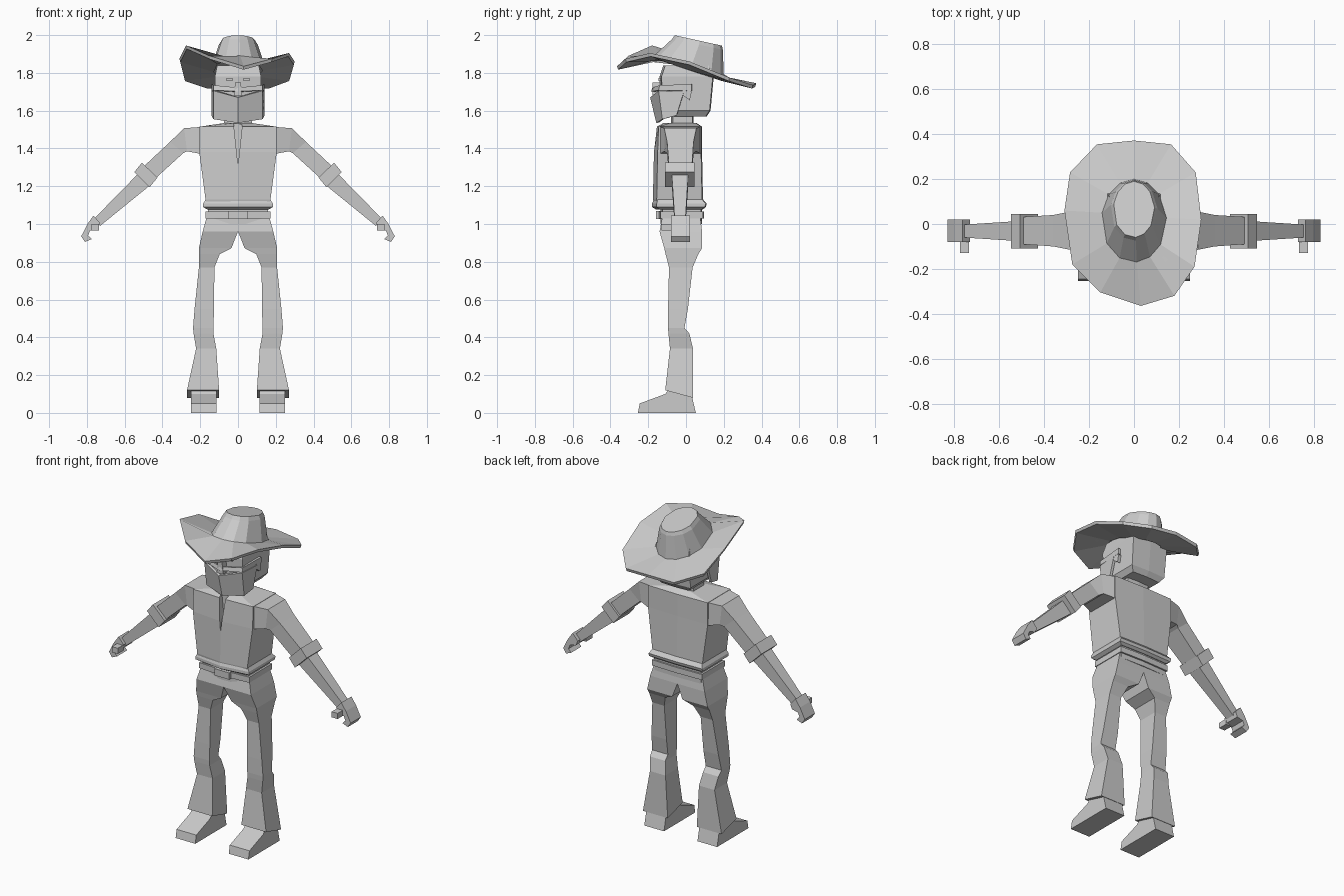
import bpy, bmesh, math
from mathutils import Vector

if "Cube" in bpy.data.objects:
    bpy.data.objects.remove(bpy.data.objects["Cube"])

grey = bpy.data.materials.new("plain_grey")
grey.diffuse_color = (0.6, 0.6, 0.6, 1)
grey.use_nodes = True
grey.node_tree.nodes["Principled BSDF"].inputs["Base Color"].default_value = grey.diffuse_color


def finish(name, bm, mirror=False, thick=0):
    bmesh.ops.recalc_face_normals(bm, faces=bm.faces)
    me = bpy.data.meshes.new(name)
    bm.to_mesh(me)
    bm.free()
    me.materials.append(grey)
    ob = bpy.data.objects.new(name, me)
    bpy.context.collection.objects.link(ob)
    if thick:
        m = ob.modifiers.new("thickness", 'SOLIDIFY')
        m.thickness, m.offset = thick, -1
    if mirror:
        ob.modifiers.new("mirror", 'MIRROR')
    return ob


def loft(name, rings, caps=True, closed=True, **kw):
    """Skin a list of equal-length point rings."""
    bm = bmesh.new()
    vs = [[bm.verts.new(p) for p in r] for r in rings]
    n = len(rings[0])
    for a, b in zip(vs, vs[1:]):
        for i in range(n if closed else n - 1):
            j = (i + 1) % n
            bm.faces.new((a[i], a[j], b[j], b[i]))
    if caps:
        bm.faces.new(vs[0])
        bm.faces.new(vs[-1])
    return finish(name, bm, **kw)


def prism(name, pts, y0, y1, **kw):
    """Extrude an x-z outline along y."""
    return loft(name, [[(x, y, z) for x, z in pts] for y in (y0, y1)], **kw)


def box(name, x0, x1, y0, y1, z0, z1, **kw):
    return prism(name, [(x0, z0), (x1, z0), (x1, z1), (x0, z1)], y0, y1, **kw)


def body(z, w, yf, yc, yb):
    """Six-sided body section with a slightly pointed front."""
    return [(-w, yf, z), (0, yc, z), (w, yf, z), (w, yb, z), (0, yb + .005, z), (-w, yb, z)]


def limb(xa, za, xb, zb, y0, y1):
    """Limb section between a top and a bottom point."""
    return [(xa, y0, za), (xa, y1, za), (xb, y1, zb), (xb, y0, zb)]


# shirt with a slit at the neck
shirt = loft("shirt", [body(*r) for r in (
    (1.09, .165, -.15, -.165, .085), (1.13, .172, -.155, -.175, .085),
    (1.38, .205, -.15, -.17, .08), (1.515, .205, -.145, -.155, .08),
    (1.535, .07, -.085, -.12, .05))])
slit = prism("slit_cutter", [(-.027, 1.57), (.027, 1.57), (0, 1.31)], -.3, -.125)
cut = shirt.modifiers.new("slit", 'BOOLEAN')
cut.operation, cut.object = 'DIFFERENCE', slit
bpy.context.view_layer.objects.active = shirt
bpy.ops.object.modifier_apply(modifier="slit")
bpy.data.objects.remove(slit)

loft("shirt_hem", [body(*r) for r in (
    (1.078, .165, -.14, -.16, .085), (1.09, .184, -.155, -.18, .1),
    (1.108, .184, -.155, -.18, .105), (1.13, .171, -.15, -.17, .085))])

# belt and buckle
loft("belt", [body(z, .172, -.135, -.145, .09) for z in (1.03, 1.065)])
loft("waist", [body(z, .16, -.125, -.135, .08) for z in (1.0, 1.09)])
box("buckle", -.05, .05, -.158, -.13, 1.026, 1.068)

# sleeves, cuffs, forearms
loft("sleeves", [limb(*r) for r in (
    (.18, 1.515, .19, 1.37, -.14, .08), (.285, 1.507, .27, 1.385, -.115, .055),
    (.36, 1.435, .29, 1.375, -.1, .04), (.52, 1.285, .455, 1.225, -.088, .03))], mirror=True)
loft("cuffs", [limb(*r) for r in (
    (.508, 1.325, .427, 1.245, -.11, .045), (.549, 1.275, .468, 1.195, -.11, .045))], mirror=True)
loft("forearms", [limb(*r) for r in (
    (.53, 1.265, .465, 1.205, -.075, .012), (.765, 1.025, .73, .99, -.06, -.003))], mirror=True)

# curled hands with thumbs
prism("hands", [(.73, 1.005), (.765, 1.045), (.797, 1.0), (.83, .935), (.81, .905),
                (.775, .92), (.793, .94), (.783, .965), (.742, .975)], -.08, .02, mirror=True)
box("thumbs", .735, .775, -.13, -.07, .965, 1.0, mirror=True)


# trouser legs, joined at the hips; last section slopes down to the heel
def leg(z, xi, xo, yf, yb, drop=0):
    return [(xi, yf, z), (xo, yf, z), (xo, yb, z - drop), (xi, yb, z - drop)]


loft("trousers", [leg(*r) for r in (
    (1.04, 0, .165, -.125, .075), (.96, 0, .187, -.14, .085), (.872, .035, .207, -.115, .085),
    (.84, .097, .207, -.108, .065), (.77, .125, .207, -.09, .035), (.55, .127, .23, -.095, .01),
    (.45, .13, .238, -.095, -.008), (.42, .13, .235, -.093, .018), (.34, .115, .222, -.085, .037),
    (.12, .1, .27, -.11, .037, .04))], mirror=True)

# shoes
loft("shoes", [[(x, y, z) for y, z in (
    (-.255, 0), (.052, 0), (.03, .095), (-.09, .125), (-.11, .1), (-.245, .05))]
    for x in (.115, .25)], mirror=True)

# neck and head
loft("neck", [body(z, .075, -.07, -.08, .035) for z in (1.5, 1.6)])
loft("head", [body(*r) for r in (
    (1.57, .095, -.07, -.085, .105), (1.6, .118, -.12, -.14, .125),
    (1.78, .122, -.13, -.14, .142), (1.84, .11, -.11, -.12, .12))])
prism("nose", [(-.022, 1.68), (.022, 1.68), (.015, 1.75), (-.015, 1.75)], -.178, -.12)
box("eyes", .03, .06, -.146, -.125, 1.757, 1.772, mirror=True)
loft("ears", [[(x, y, z) for y, z in ((-.02, 1.735), (.03, 1.7), (.02, 1.655), (-.015, 1.68))]
              for x in (.11, .138)], mirror=True)

# face mask: lower shell and a strap band over the nose
def wrap(side, corner, centre, w):
    return [(-w, *side), (-w + .01, *corner), (0, *centre), (w - .01, *corner), (w, *side)]


loft("mask", [wrap((-.01, 1.705), (-.145, 1.705), (-.19, 1.67), .14),
              wrap((-.05, 1.575), (-.125, 1.555), (-.157, 1.535), .14)],
     caps=False, closed=False, thick=.015)
loft("mask_band", [wrap((.03, 1.74), (-.14, 1.735), (-.178, 1.722), .14),
                   wrap((.03, 1.705), (-.145, 1.708), (-.185, 1.702), .14)],
     caps=False, closed=False, thick=.015)

# hat brim: curled up at the front sides, low at the back
edge = [(.03, -.365, 1.835), (.18, -.32, 1.875), (.27, -.19, 1.905), (.30, .02, 1.86),
        (.275, .23, 1.775), (.165, .355, 1.735), (0, .372, 1.745), (-.165, .355, 1.735),
        (-.285, .23, 1.775), (-.31, .06, 1.875), (-.275, -.18, 1.945), (-.15, -.305, 1.89)]
base, rim, top = [], [], []
for x, y, z in edge:
    a = math.atan2(y, x)
    c, s = math.cos(a), math.sin(a)
    by, ty = .015 + .185 * s, .065 + .125 * s
    base.append((.145 * c, by, 1.84 - .3 * by))
    rim.append((.105 * c, .06 + .135 * s, 1.965 - .22 * ty))
    top.append((.092 * c, ty, 1.986 - .22 * ty))
under = [(x * .985, y * .985, z - .018) for x, y, z in edge]
inner = [(x * .9, y * .9, z - .02) for x, y, z in base]
loft("hat_brim", [inner, under, edge, base], caps=False)
loft("hat_crown", [base, rim, top])
